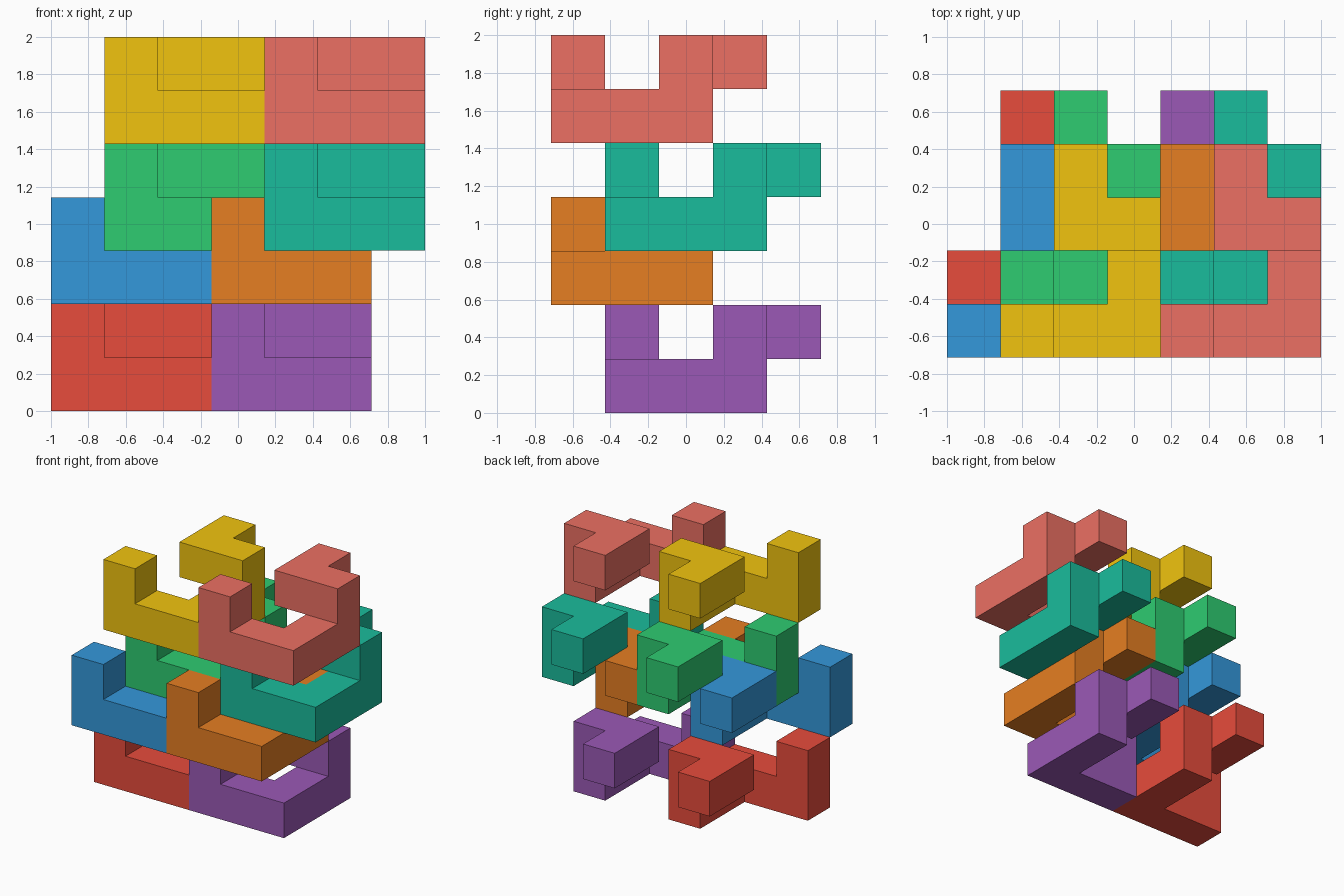
import bpy, bmesh, math
from mathutils import Vector

if "Cube" in bpy.data.objects:
    bpy.data.objects.remove(bpy.data.objects["Cube"])

U = 2 / 7                       # edge of one unit cube
ORIGIN = Vector((-1, -2.5 * U, 0))

# Cells of the one repeated piece: an L-shaped base, a post and a raised hook
CELLS = {(0, 0, 0), (1, 0, 0), (2, 0, 0), (2, 1, 0), (2, 2, 0),
         (0, 0, 1), (2, 2, 1), (1, 2, 1), (1, 3, 1)}


def linear(hex_code):
    vals = [int(hex_code[i:i + 2], 16) / 255 for i in (0, 2, 4)]
    return [v / 12.92 if v <= 0.04045 else ((v + 0.055) / 1.055) ** 2.4 for v in vals] + [1]


def piece(name, offset, colour):
    bm = bmesh.new()
    # Outer skin only: a square wherever a cell has no neighbour
    for cell in sorted(CELLS):
        centre = Vector(cell) + Vector((0.5, 0.5, 0.5))
        for axis in range(3):
            for sign in (-1, 1):
                n = Vector((0, 0, 0))
                n[axis] = sign
                if tuple(int(c + d) for c, d in zip(cell, n)) in CELLS:
                    continue
                a = Vector((0, 0, 0))
                a[(axis + 1) % 3] = 0.5
                b = n.cross(a)
                mid = centre + n / 2
                bm.faces.new([bm.verts.new(mid + p) for p in (a + b, b - a, -a - b, a - b)])
    bmesh.ops.remove_doubles(bm, verts=bm.verts, dist=1e-4)
    bmesh.ops.dissolve_limit(bm, angle_limit=math.radians(1), verts=bm.verts, edges=bm.edges)
    bmesh.ops.recalc_face_normals(bm, faces=bm.faces)
    for v in bm.verts:
        v.co = ORIGIN + (v.co + Vector(offset)) * U
    mesh = bpy.data.meshes.new(name)
    bm.to_mesh(mesh)
    bm.free()
    mat = bpy.data.materials.new(name + "_colour")
    mat.diffuse_color = linear(colour)
    mat.use_nodes = True
    mat.node_tree.nodes["Principled BSDF"].inputs["Base Color"].default_value = mat.diffuse_color
    mesh.materials.append(mat)
    bpy.context.collection.objects.link(bpy.data.objects.new(name, mesh))


# Four stacked layers: (first cell of the left piece, left colour, right colour)
LAYERS = [((0, 1, 0), "e74c3c", "9b59b6"),
          ((0, 0, 2), "3498db", "e67e22"),
          ((1, 1, 3), "2ecc71", "1abc9c"),
          ((1, 0, 5), "f1c40f", "ec7063")]
for i, ((x, y, z), left, right) in enumerate(LAYERS, 1):
    piece(f"layer_{i}_left_piece", (x, y, z), left)
    piece(f"layer_{i}_right_piece", (x + 3, y, z), right)
